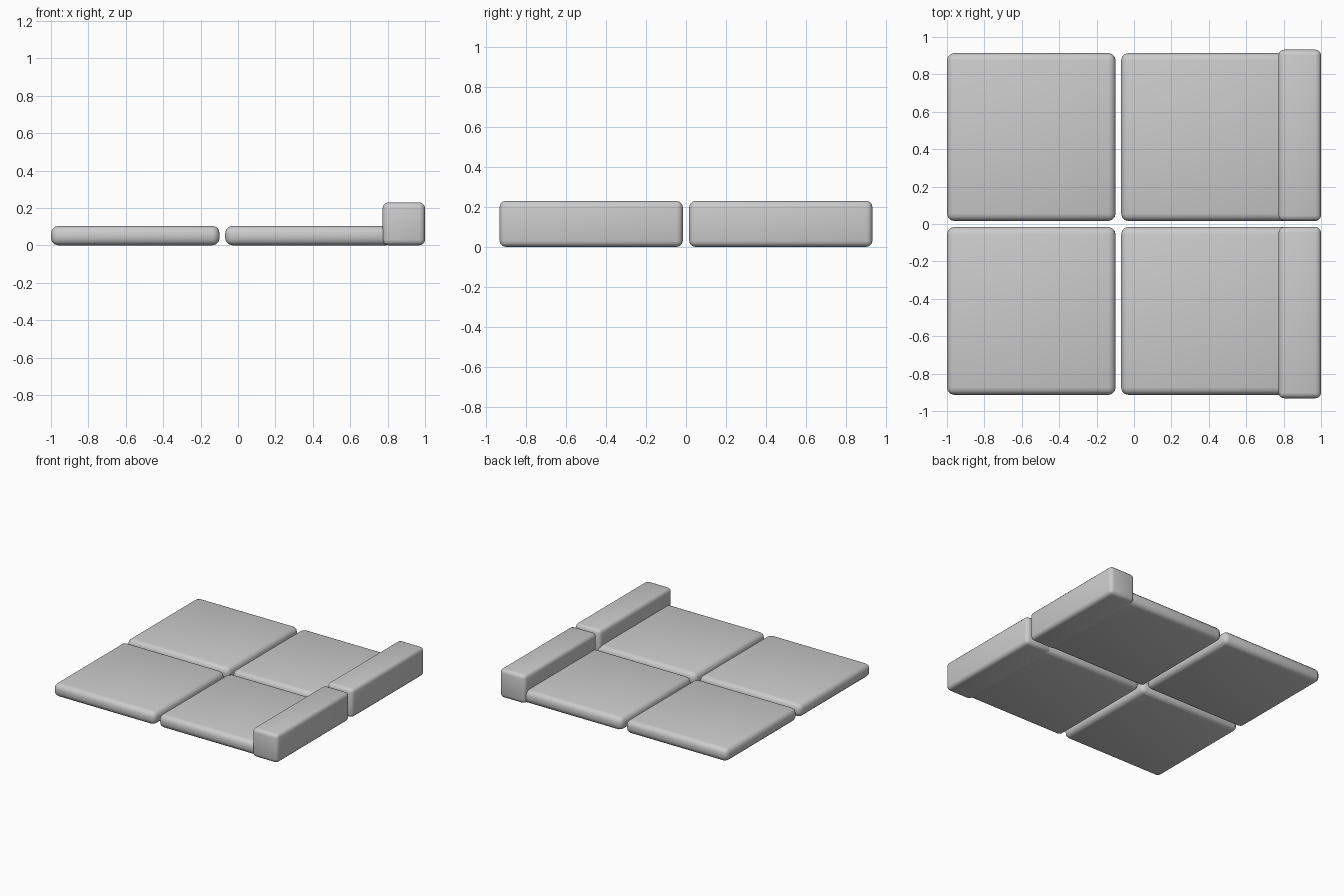
import bpy

if "Cube" in bpy.data.objects:
    bpy.data.objects.remove(bpy.data.objects["Cube"])


def rounded_box(name, lo, hi, radius, segments=3):
    bpy.ops.mesh.primitive_cube_add(size=1, location=[(a + b) / 2 for a, b in zip(lo, hi)])
    ob = bpy.context.object
    ob.name = name
    ob.scale = [b - a for a, b in zip(lo, hi)]
    bpy.ops.object.transform_apply(location=False, rotation=False, scale=True)
    bev = ob.modifiers.new("rounding", "BEVEL")
    bev.width = radius
    bev.segments = segments
    bpy.ops.object.modifier_apply(modifier=bev.name)
    bpy.ops.object.shade_smooth_by_angle()
    return ob


def span(side, near, far):
    return sorted((side * near, side * far))


for side, label in ((-1, "front"), (1, "back")):
    # Two flat cushions per row
    y0, y1 = span(side, 0.016, 0.914)
    for x, part in ((-1.0, "left"), (-0.069, "right")):
        rounded_box(f"{label}_{part}_cushion", (x, y0, 0), (x + 0.902, y1, 0.104), 0.04)
    # Long bolster across the right end
    y0, y1 = span(side, 0.016, 0.932)
    rounded_box(f"{label}_bolster", (0.773, y0, 0), (1.0, y1, 0.229), 0.03)
